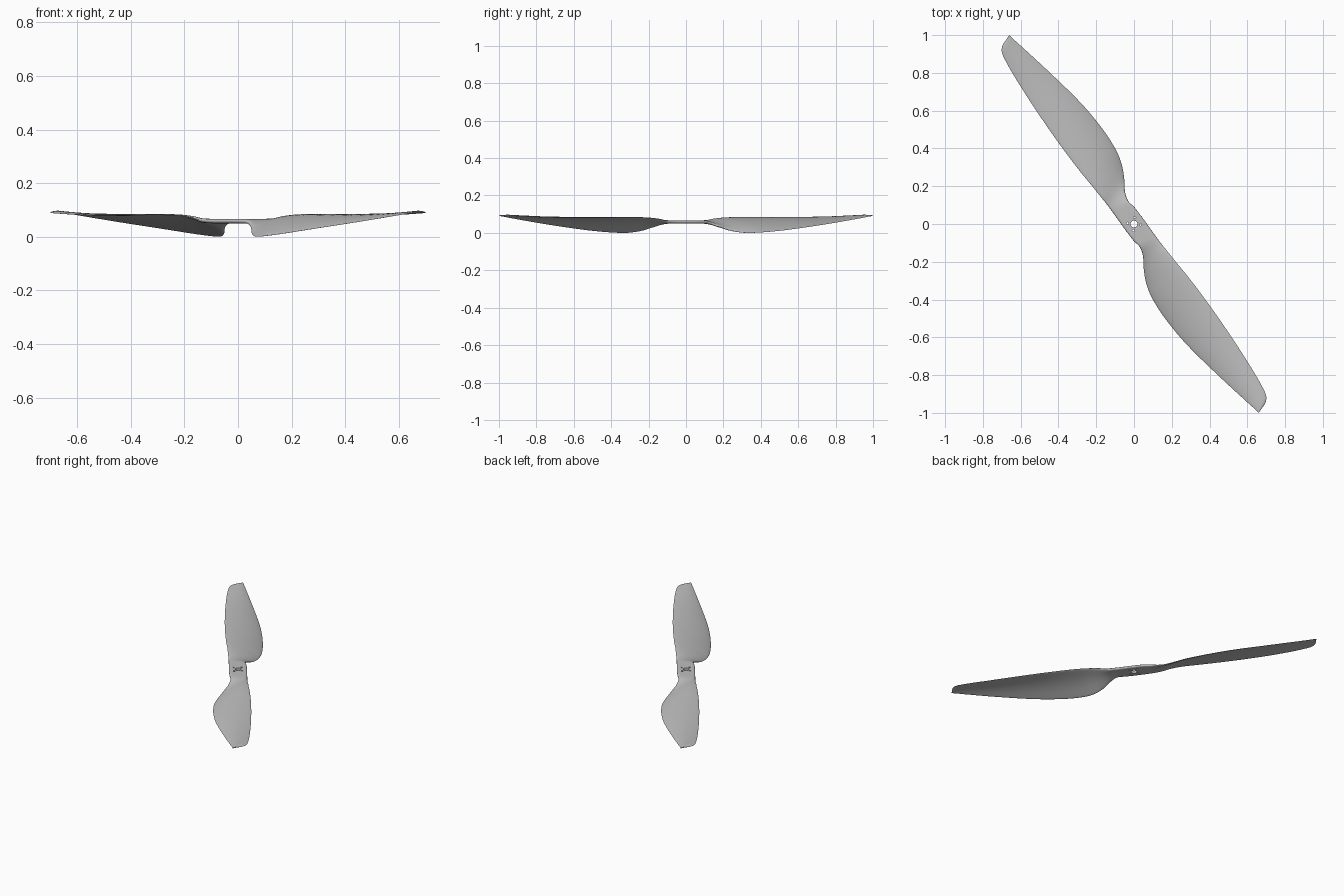
import bpy, bmesh, math
from mathutils import Matrix, Vector

default_cube = bpy.data.objects.get("Cube")
if default_cube:
    bpy.data.objects.remove(default_cube, do_unlink=True)

# Material
grey = bpy.data.materials.new("plain grey")
grey.use_nodes = True
colour = (0.52, 0.52, 0.52, 1)
grey.diffuse_color = colour
grey.node_tree.nodes["Principled BSDF"].inputs["Base Color"].default_value = colour

# Blade stations: distance from hub, high edge offset and height,
# low edge offset and height
STATIONS = [
    (0, .056, .058, -.056, .058),
    (.07, .056, .058, -.053, .058),
    (.12, .056, .059, -.046, .055),
    (.17, .057, .063, -.062, .036),
    (.22, .060, .073, -.094, .014),
    (.29, .064, .080, -.128, .001),
    (.37, .070, .082, -.149, .002),
    (.50, .075, .082, -.156, .011),
    (.68, .076, .081, -.143, .029),
    (.92, .068, .082, -.100, .056),
    (1.12, .050, .088, -.058, .081),
    (1.17, .025, .091, -.047, .088),
    (1.195, -.034, .092, -.042, .091),
]
CHORD_STEPS = 16
SUBSTEPS = 5


def smoothstep(low, high, value):
    x = min(max((value - low) / (high - low), 0), 1)
    return x * x * (3 - 2 * x)


def spline(a, b, c, d, f):
    """Hermite blend between stations b and c, allowing uneven spacing."""
    span = c[0] - b[0]
    result = [b[0] + f * span]
    for k in range(1, len(b)):
        m0 = (c[k] - a[k]) / (c[0] - a[0]) * span
        m1 = (d[k] - b[k]) / (d[0] - b[0]) * span
        g = 1 - f
        result.append((1 + 2 * f) * g * g * b[k] + f * g * g * m0
                      + f * f * (3 - 2 * f) * c[k] - f * f * g * m1)
    return result


def section(s, high_t, high_z, low_t, low_z):
    """Closed cambered cross-section, flat slab at the hub, airfoil outside."""
    blade = smoothstep(.08, .3, s)
    half = .0085 - .0015 * blade - .0045 * smoothstep(.3, 1.15, s)
    power = 12 - 9 * blade
    camber = .07 * blade * (high_t - low_t)
    upper, lower = [], []
    for i in range(CHORD_STEPS + 1):
        u = -math.cos(math.pi * i / CHORD_STEPS)
        c = (u + 1) / 2
        t = low_t + c * (high_t - low_t)
        z = low_z + c * (high_z - low_z) + camber * (1 - u * u)
        h = half * math.sqrt(max(1 - abs(u) ** power, 0))
        upper.append(Vector((-t, s, z + h)))
        lower.append(Vector((-t, s, z - h)))
    return upper + lower[-2:0:-1]


# Loft one blade from the hub centre to the tip
bm = bmesh.new()
rings = []
last = len(STATIONS) - 1
for j in range(last):
    a, b = STATIONS[max(j - 1, 0)], STATIONS[j]
    c, d = STATIONS[j + 1], STATIONS[min(j + 2, last)]
    for k in range(SUBSTEPS):
        rings.append(section(*spline(a, b, c, d, k / SUBSTEPS)))
rings.append(section(*STATIONS[last]))
rings = [[bm.verts.new(p) for p in ring] for ring in rings]
for first, second in zip(rings, rings[1:]):
    n = len(first)
    for i in range(n):
        bm.faces.new((first[i], first[(i + 1) % n], second[(i + 1) % n], second[i]))
bm.faces.new(rings[-1])

# Turn a copy half round for the opposite blade and weld at the hub
copy = bmesh.ops.duplicate(bm, geom=bm.verts[:] + bm.edges[:] + bm.faces[:])
bmesh.ops.rotate(bm, cent=(0, 0, 0), matrix=Matrix.Rotation(math.pi, 3, "Z"),
                 verts=[e for e in copy["geom"] if isinstance(e, bmesh.types.BMVert)])
bmesh.ops.remove_doubles(bm, verts=bm.verts, dist=.0002)

# Swing the blades to their diagonal position
heading = math.atan2(-.815, .58) - math.pi / 2
bmesh.ops.rotate(bm, cent=(0, 0, 0), matrix=Matrix.Rotation(heading, 3, "Z"),
                 verts=bm.verts)
for v in bm.verts:
    v.co.z = max(v.co.z, 0)
bmesh.ops.recalc_face_normals(bm, faces=bm.faces)
mesh = bpy.data.meshes.new("propeller_blades")
bm.to_mesh(mesh)
bm.free()
blades = bpy.data.objects.new("propeller_blades", mesh)
bpy.context.collection.objects.link(blades)
mesh.materials.append(grey)


# Shaft hole and four screw holes through the hub
def drill(name, x, y, radius):
    bpy.ops.mesh.primitive_cylinder_add(vertices=24, radius=radius, depth=.2,
                                        location=(x, y, .06))
    cutter = bpy.context.object
    cutter.name = name
    cutter.data.materials.append(grey)
    cut = blades.modifiers.new(name, "BOOLEAN")
    cut.operation = "DIFFERENCE"
    cut.solver = "EXACT"
    cut.object = cutter
    return cutter


cutters = [drill("shaft_hole_cutter", 0, 0, .018)]
for q in range(4):
    angle = q * math.pi / 2 - .1
    cutters.append(drill("screw_hole_cutter", .034 * math.cos(angle),
                         .034 * math.sin(angle), .006))

bpy.ops.object.select_all(action="DESELECT")
blades.select_set(True)
bpy.context.view_layer.objects.active = blades
for modifier in list(blades.modifiers):
    bpy.ops.object.modifier_apply(modifier=modifier.name)
for cutter in cutters:
    bpy.data.objects.remove(cutter, do_unlink=True)
bpy.ops.object.shade_smooth_by_angle(angle=math.radians(40))
